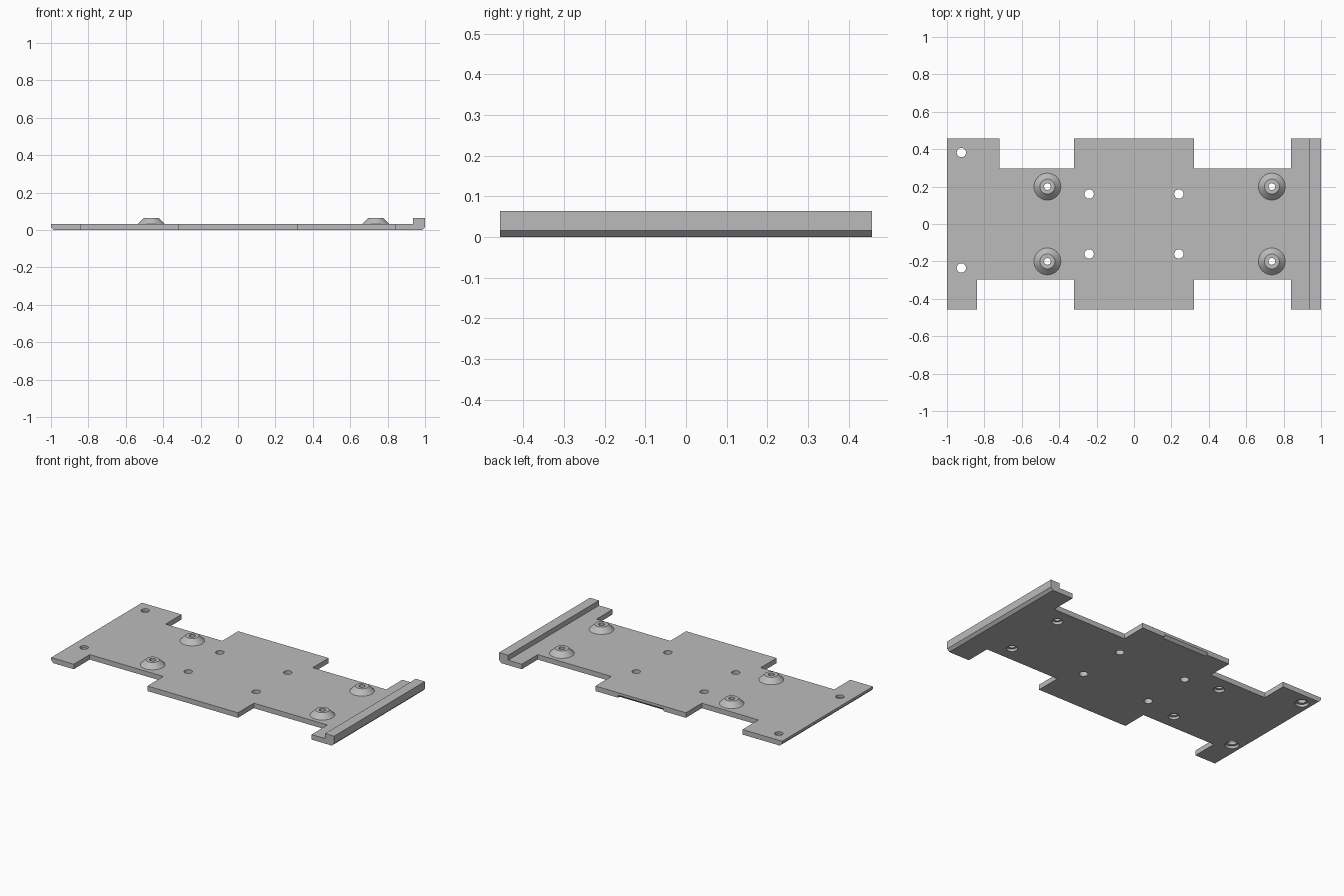
import bpy, bmesh, math
from mathutils import Matrix, Vector

if "Cube" in bpy.data.objects:
    bpy.data.objects.remove(bpy.data.objects["Cube"])

HALF, WAIST, THICK, TOP = 0.458, 0.297, 0.032, 0.064
SEGMENTS = 32

grey = bpy.data.materials.new("plain grey")
grey.use_nodes = True
grey.diffuse_color = (0.5, 0.5, 0.5, 1)
grey.node_tree.nodes["Principled BSDF"].inputs["Base Color"].default_value = grey.diffuse_color


def make_object(name, bm):
    bmesh.ops.recalc_face_normals(bm, faces=bm.faces)
    mesh = bpy.data.meshes.new(name)
    bm.to_mesh(mesh)
    bm.free()
    mesh.materials.append(grey)
    obj = bpy.data.objects.new(name, mesh)
    bpy.context.collection.objects.link(obj)
    return obj


def drill(bm, x, y, radius, low, high):
    bmesh.ops.create_cone(bm, cap_ends=True, segments=SEGMENTS, radius1=radius,
                          radius2=radius, depth=high - low,
                          matrix=Matrix.Translation((x, y, (low + high) / 2)))


def subtract(target, bm):
    # Cut, keep the result as real geometry, then drop the cutter
    cutter = make_object("cutter", bm)
    cutter.hide_render = True
    mod = target.modifiers.new("cut", "BOOLEAN")
    mod.operation, mod.solver, mod.object = "DIFFERENCE", "EXACT", cutter
    graph = bpy.context.evaluated_depsgraph_get()
    result = bpy.data.meshes.new_from_object(target.evaluated_get(graph))
    target.modifiers.clear()
    target.data = result
    bpy.data.objects.remove(cutter)


# Base plate: outline with corner tabs and a wide middle
outline = [(-1, -HALF), (-0.84, -HALF), (-0.84, -WAIST), (-0.32, -WAIST),
           (-0.32, -HALF), (0.32, -HALF), (0.32, -WAIST), (0.84, -WAIST),
           (0.84, -HALF), (1, -HALF), (1, HALF), (0.84, HALF),
           (0.84, WAIST), (0.32, WAIST), (0.32, HALF), (-0.32, HALF),
           (-0.32, WAIST), (-0.72, WAIST), (-0.72, HALF), (-1, HALF)]
bm = bmesh.new()
face = bm.faces.new([bm.verts.new((x, y, 0)) for x, y in outline])
walls = bmesh.ops.extrude_face_region(bm, geom=[face])
bmesh.ops.translate(bm, vec=(0, 0, THICK),
                    verts=[v for v in walls["geom"] if isinstance(v, bmesh.types.BMVert)])
plate = make_object("base_plate", bm)

# Plain holes, and screw holes with wider recesses underneath
bosses = [(x, y) for x in (-0.463, 0.737) for y in (-0.2, 0.2)]
end_holes = [(-0.923, 0.382), (-0.923, -0.235)]
plain_holes = [(x, y) for x in (-0.24, 0.24) for y in (-0.16, 0.16)]
through, recess = bmesh.new(), bmesh.new()
for x, y in plain_holes + end_holes:
    drill(through, x, y, 0.025, -0.1, 0.1)
for x, y in bosses:
    drill(through, x, y, 0.018, -0.1, 0.1)
    drill(recess, x, y, 0.032, -0.1, 0.016)
for x, y in end_holes:
    drill(recess, x, y, 0.04, -0.1, 0.016)
subtract(plate, through)
subtract(plate, recess)

# Chamfers under both ends and under the middle of the back edge
bevels = bmesh.new()
side = 0.016 * math.sqrt(2)
for place, size, axis in (((-1, 0, 0), (side, 1.2, side), "Y"),
                          ((1, 0, 0), (side, 1.2, side), "Y"),
                          ((0, HALF, 0), (0.32, side, side), "X")):
    bmesh.ops.create_cube(bevels, size=1, matrix=Matrix.Translation(place)
                          @ Matrix.Rotation(math.pi / 4, 4, axis)
                          @ Matrix.Diagonal(Vector((*size, 1))))
subtract(plate, bevels)

# Raised lip along one end, open where it meets the plate
bm = bmesh.new()
bmesh.ops.create_cube(bm, size=1, matrix=Matrix.Translation((0.968, 0, (THICK + TOP) / 2))
                      @ Matrix.Diagonal(Vector((0.064, 2 * HALF, TOP - THICK, 1))))
bmesh.ops.delete(bm, geom=[f for f in bm.faces if f.calc_center_median().z < THICK + 0.001],
                 context="FACES")
make_object("end_lip", bm)

# Tapered screw bosses, turned from a short profile
profile = [(0.072, THICK), (0.04, TOP), (0.018, TOP), (0.018, THICK)]
smooth = [plate]
for number, (x, y) in enumerate(bosses, 1):
    bm = bmesh.new()
    points = [bm.verts.new((r, 0, z)) for r, z in profile]
    edges = [bm.edges.new(pair) for pair in zip(points, points[1:])]
    bmesh.ops.spin(bm, geom=points + edges, cent=(0, 0, 0), axis=(0, 0, 1),
                   angle=math.tau, steps=SEGMENTS, use_merge=True)
    bmesh.ops.remove_doubles(bm, verts=bm.verts, dist=0.0001)
    bmesh.ops.translate(bm, verts=bm.verts, vec=(x, y, 0))
    boss = make_object(f"screw_boss_{number}", bm)
    # Outer faces must point up and out
    if max(boss.data.polygons, key=lambda p: p.center.z).normal.z < 0:
        boss.data.flip_normals()
    smooth.append(boss)

# Smooth the round walls, keep the edges crisp
bpy.ops.object.select_all(action="DESELECT")
for obj in smooth:
    obj.select_set(True)
bpy.context.view_layer.objects.active = plate
bpy.ops.object.shade_smooth_by_angle(angle=math.radians(30))
